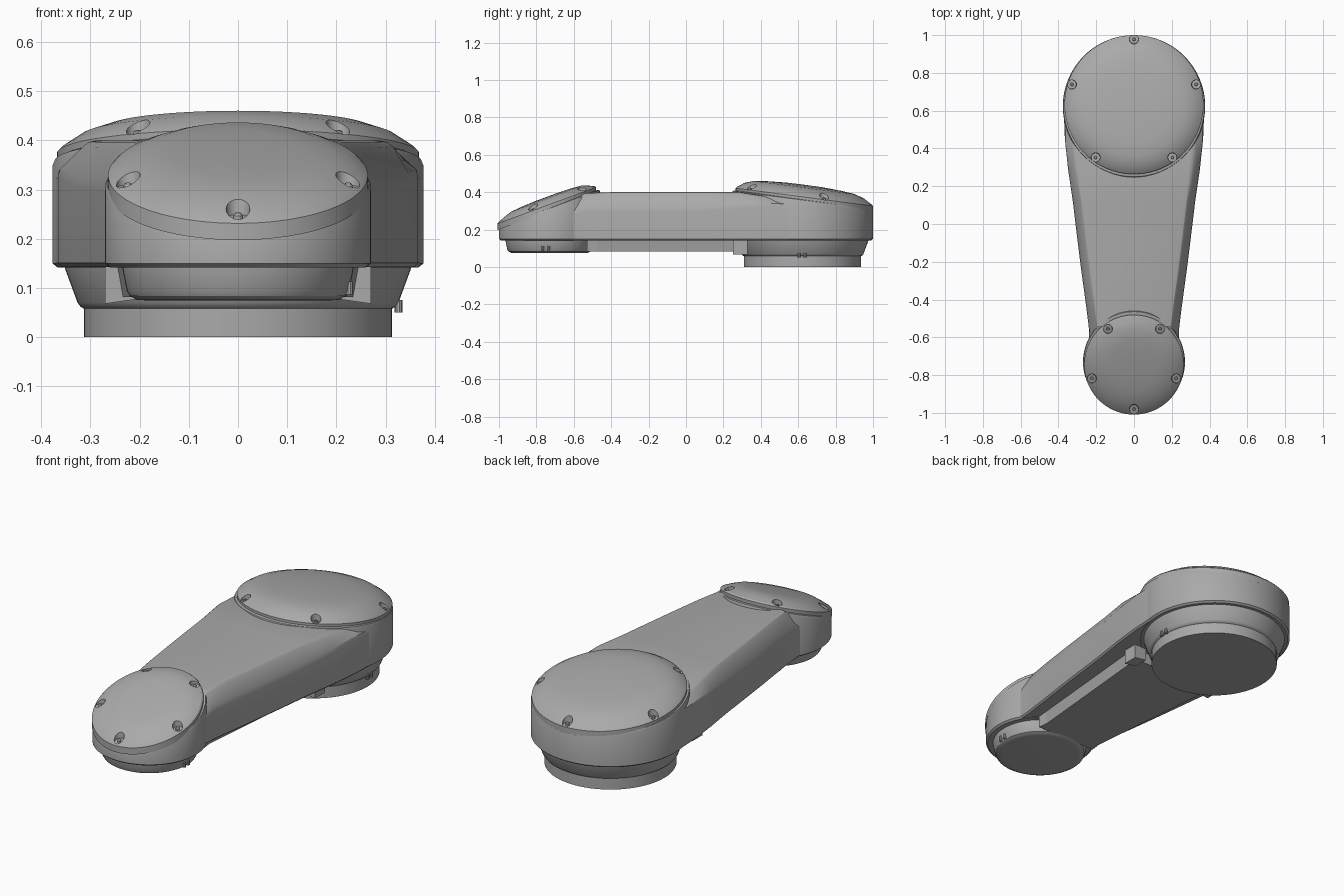
import bpy, bmesh, math

old = bpy.data.objects.get("Cube")
if old:
    bpy.data.objects.remove(old, do_unlink=True)

GREY = (0.4, 0.4, 0.4, 1)
mat = bpy.data.materials.new("plain_grey")
mat.use_nodes = True
mat.diffuse_color = GREY
mat.node_tree.nodes["Principled BSDF"].inputs["Base Color"].default_value = GREY


def make(name, bm):
    bmesh.ops.recalc_face_normals(bm, faces=bm.faces)
    me = bpy.data.meshes.new(name)
    bm.to_mesh(me)
    bm.free()
    me.materials.append(mat)
    ob = bpy.data.objects.new(name, me)
    bpy.context.collection.objects.link(ob)
    return ob


def smooth(ob, angle=28):
    bpy.ops.object.select_all(action='DESELECT')
    ob.select_set(True)
    bpy.context.view_layer.objects.active = ob
    bpy.ops.object.shade_smooth_by_angle(angle=math.radians(angle))


def loft(name, loops):
    """Skin closed loops of points and cap both ends."""
    bm = bmesh.new()
    rows = [[bm.verts.new(p) for p in loop] for loop in loops]
    n = len(rows[0])
    for a, b in zip(rows, rows[1:]):
        for i in range(n):
            j = (i + 1) % n
            bm.faces.new((a[i], a[j], b[j], b[i]))
    bm.faces.new(rows[0])
    bm.faces.new(rows[-1])
    return make(name, bm)


def turned(name, cx, cy, rings, pivot=0.0, n=64):
    """Lathe of (radius, z, slope) rings; slope leans a ring about y = pivot."""
    loops = []
    for r, z, s in rings:
        loop = []
        for i in range(n):
            a = 2 * math.pi * i / n
            y = cy + r * math.sin(a)
            loop.append((cx + r * math.cos(a), y, z + s * (y - pivot)))
        loops.append(loop)
    return loft(name, loops)


def hub(side, yc, r, z, s, cap_y, cap_r, dome, foot, bolt_r, first):
    """Round end housing with foot, leaning domed cap and five recessed screws."""
    smooth(turned(side + "_housing", 0, yc, [
        (r - .01, .142, 0), (r, .15, 0), (r, z - .022, s),
        (r - .004, z - .012, s), (r - .014, z - .008, s)], yc))
    smooth(turned(side + "_foot", 0, yc, [(a, b, 0) for a, b in foot]))
    rings = [(cap_r, z - .03, s), (cap_r, z + .004, s), (cap_r - .008, z + .012, s)]
    rings += [(q, z + h, s) for q, h in dome]
    cap = turned(side + "_cap", 0, cap_y, rings, cap_y, 80)
    spots = [(bolt_r * math.cos(first + k * math.tau / 5),
              cap_y + bolt_r * math.sin(first + k * math.tau / 5)) for k in range(5)]
    for x, y in spots:
        # Screw pocket
        cutter = turned("pocket_cutter", x, y, [(.023, z + .003, s), (.029, z + .1, s)], cap_y, 24)
        cutter.hide_render = True
        mod = cap.modifiers.new("pocket", 'BOOLEAN')
        mod.operation = 'DIFFERENCE'
        mod.solver = 'EXACT'
        mod.object = cutter
        bpy.ops.object.select_all(action='DESELECT')
        bpy.context.view_layer.objects.active = cap
        cap.select_set(True)
        bpy.ops.object.modifier_apply(modifier=mod.name)
        bpy.data.objects.remove(cutter, do_unlink=True)
        # Screw head
        smooth(turned(side + "_screw", x, y, [
            (.009, z - .005, s), (.009, z + .011, s), (.006, z + .014, s)], cap_y, 12))
    smooth(cap, 20)


# Large rear and small front ends
hub("rear", .623, .377, .37, -.13, .632, .368,
    [(.32, .038), (.27, .055), (.2, .063), (.1, .069), (.02, .07)],
    [(.354, .15), (.35, .135), (.326, .07), (.32, .062), (.313, .058), (.313, 0)],
    .346, math.pi / 2)
hub("front", -.73, .27, .325, .37, -.745, .264,
    [(.225, .027), (.19, .041), (.13, .047), (.06, .05), (.01, .05)],
    [(.236, .15), (.234, .135), (.226, .095), (.22, .084), (.205, .076), (.19, .075)],
    .235, -math.pi / 2)

# Tapering arm: (y, half width, shoulder z, top z)
STATIONS = [(-.7, .238, .26, .3), (-.62, .236, .29, .345), (-.54, .24, .305, .395),
            (-.4, .258, .308, .4), (-.24, .28, .308, .4), (-.08, .3, .308, .4),
            (.12, .324, .312, .4), (.29, .349, .325, .4), (.45, .366, .335, .375),
            (.6, .372, .33, .35)]


def mirrored(y, half):
    return [(x, y, z) for x, z in half] + [(-x, y, z) for x, z in reversed(half)]


loops = []
for y, w, zs, zt in STATIONS:
    h = zt - zs
    loops.append(mirrored(y, [
        (w - .008, .143), (w, .151), (w, zs - .01), (w - .004, zs + .15 * h),
        (w - .034, zt - .17 * h), (w - .045, zt - .05 * h), (w - .062, zt)]))
smooth(loft("arm", loops), 25)

# Raised rib under the arm
loft("under_rib", [mirrored(y, [(w, .15), (w - t, .082)]) for y, w, t in
                   [(-.53, .175, .0), (-.475, .18, .012), (.3, .25, .012)]])

# Stops beside the rear foot
for sx in (-1, 1):
    loft("rib_stop", [[(sx * x, y, z) for x, z in
                       ((.2, .15), (.27, .15), (.27, .068), (.2, .078))] for y in (.25, .33)])

# Small index pins on the feet
for x, y, z in ((.326, .62, .058), (.226, -.75, .095)):
    for dy in (-.016, .016):
        smooth(turned("index_pin", x, y + dy, [(.008, z - .008, 0), (.008, z + .018, 0)], 0, 10))
